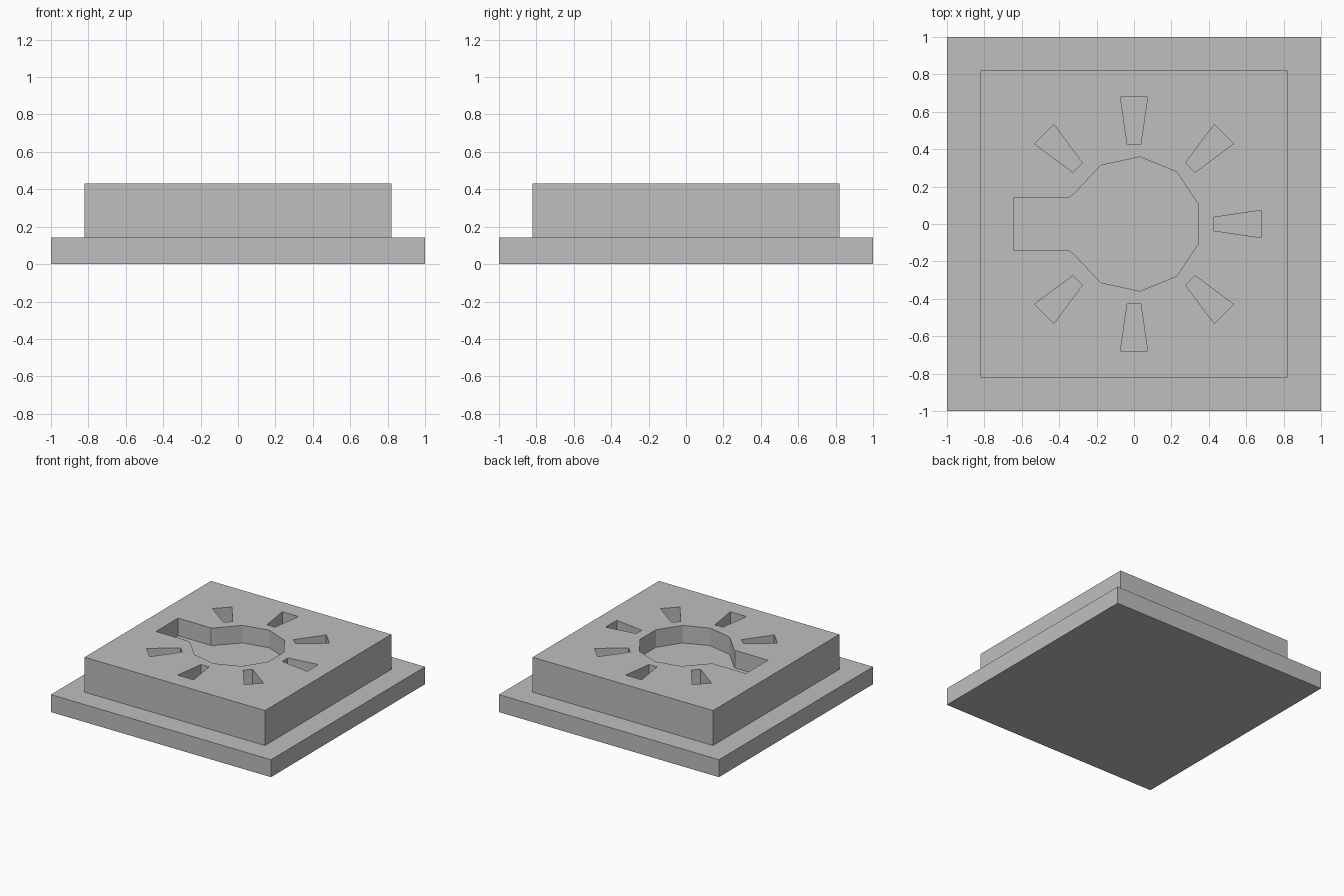
import bpy, bmesh
from math import sin, cos, radians
from mathutils import Matrix, Vector

if "Cube" in bpy.data.objects:
    bpy.data.objects.remove(bpy.data.objects["Cube"])

BASE_TOP, FLOOR, TOP = 0.143, 0.286, 0.43

grey = bpy.data.materials.new("plain_grey")
grey.use_nodes = True
colour = (0.52, 0.52, 0.52, 1)
grey.diffuse_color = colour
grey.node_tree.nodes["Principled BSDF"].inputs["Base Color"].default_value = colour


def add_prism(bm, outline, low, high):
    """Extrude a counter-clockwise outline from low to high."""
    face = bm.faces.new([bm.verts.new((x, y, low)) for x, y in outline])
    result = bmesh.ops.extrude_face_region(bm, geom=[face], use_keep_orig=True)
    raised = [g for g in result["geom"] if isinstance(g, bmesh.types.BMVert)]
    bmesh.ops.translate(bm, verts=raised, vec=(0, 0, high - low))


def make_object(name, prisms):
    bm = bmesh.new()
    for outline, low, high in prisms:
        add_prism(bm, outline, low, high)
    bmesh.ops.recalc_face_normals(bm, faces=bm.faces)
    mesh = bpy.data.meshes.new(name)
    bm.to_mesh(mesh)
    bm.free()
    mesh.materials.append(grey)
    obj = bpy.data.objects.new(name, mesh)
    bpy.context.collection.objects.link(obj)
    return obj


def square(half):
    return [(-half, -half), (half, -half), (half, half), (-half, half)]


# Square plinth and raised block
make_object("base_plate", [(square(1.0), 0, BASE_TOP)])
block = make_object("raised_block", [(square(0.82), BASE_TOP, TOP)])

# Faceted round recess with a straight slot running to the right side
upper = [(0.36 * cos(radians(a)), 0.36 * sin(radians(a)))
         for a in (16.5 + 34.3 * i for i in range(5))]
upper += [(-0.345, 0.143), (-0.645, 0.143)]
recess = upper + [(x, -y) for x, y in reversed(upper)]
pockets = [(recess, FLOOR, TOP + 0.1)]

# Seven tapered pockets spread around the recess, leaving the slot side free
wedge = [(0.427, -0.036), (0.68, -0.073), (0.68, 0.073), (0.427, 0.036)]
for i in range(-3, 4):
    turn = Matrix.Rotation(radians(45 * i), 2)
    pockets.append(([tuple(turn @ Vector(p)) for p in wedge], FLOOR, TOP + 0.1))

# Cut all pockets into the block
cutter = make_object("pocket_cutter", pockets)
cutter.hide_render = True
cut = block.modifiers.new("pockets", "BOOLEAN")
cut.operation = "DIFFERENCE"
cut.solver = "EXACT"
cut.object = cutter
bpy.context.view_layer.objects.active = block
bpy.ops.object.modifier_apply(modifier=cut.name)
bpy.data.objects.remove(cutter)
